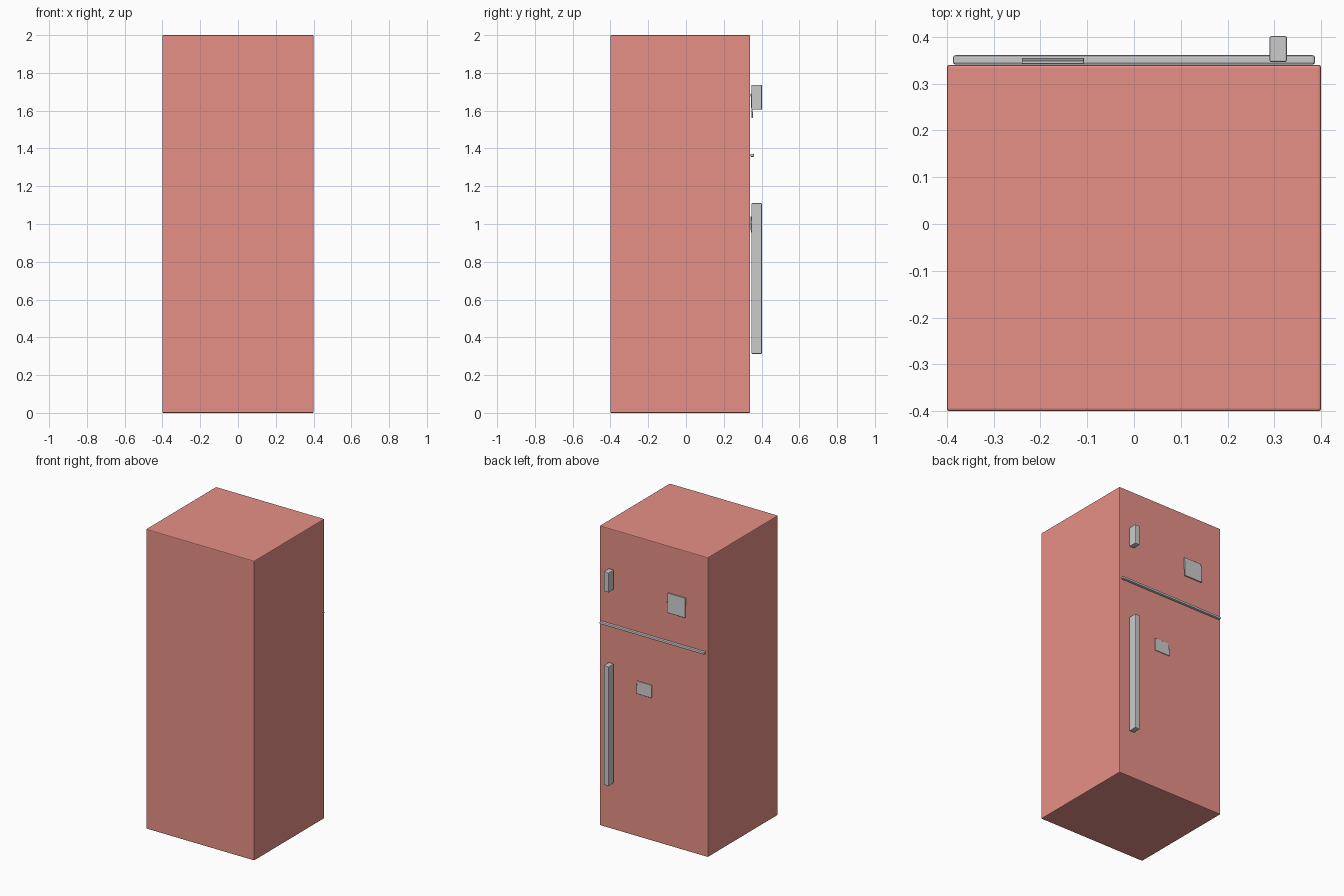
import bpy
from math import radians

if "Cube" in bpy.data.objects:
    bpy.data.objects.remove(bpy.data.objects["Cube"])


def box(name, x, y, z, bevel=0.0, segments=1, tilt=0.0, color=None):
    """Box spanning the given (min, max) ranges, with bevelled edges."""
    bpy.ops.mesh.primitive_cube_add(size=1, location=[(a + b) / 2 for a, b in (x, y, z)])
    ob = bpy.context.object
    ob.name = name
    ob.scale = [b - a for a, b in (x, y, z)]
    bpy.ops.object.transform_apply(location=False, rotation=False, scale=True)
    ob.rotation_euler.x = radians(tilt)
    if bevel:
        mod = ob.modifiers.new("bevel", 'BEVEL')
        mod.width = bevel
        mod.segments = segments
    if color:
        mat = bpy.data.materials.new(name + "_paint")
        mat.diffuse_color = color
        mat.use_nodes = True
        mat.node_tree.nodes["Principled BSDF"].inputs["Base Color"].default_value = mat.diffuse_color
        ob.data.materials.append(mat)
    return ob


# cabinet
box("cabinet", (-0.4, 0.4), (-0.4, 0.34), (0, 2), 0.005, 2, color=(0.8, 0.28, 0.24, 1))

# trim strip between freezer and fridge doors
box("door_trim", (-0.387, 0.387), (0.341, 0.361), (1.355, 1.371), 0.005, 2)

# door handles
for name, z in (("freezer_handle", (1.605, 1.737)), ("fridge_handle", (0.313, 1.11))):
    box(name, (0.29, 0.327), (0.346, 0.402), z, 0.004, 2)

# notes hanging on the doors, leaning slightly outward at the bottom
box("upper_note", (-0.24, -0.107), (0.345, 0.352), (1.56, 1.69), 0.001, tilt=2.5)
box("lower_note", (0.011, 0.122), (0.342, 0.347), (0.955, 1.04), 0.001, tilt=1.5)
